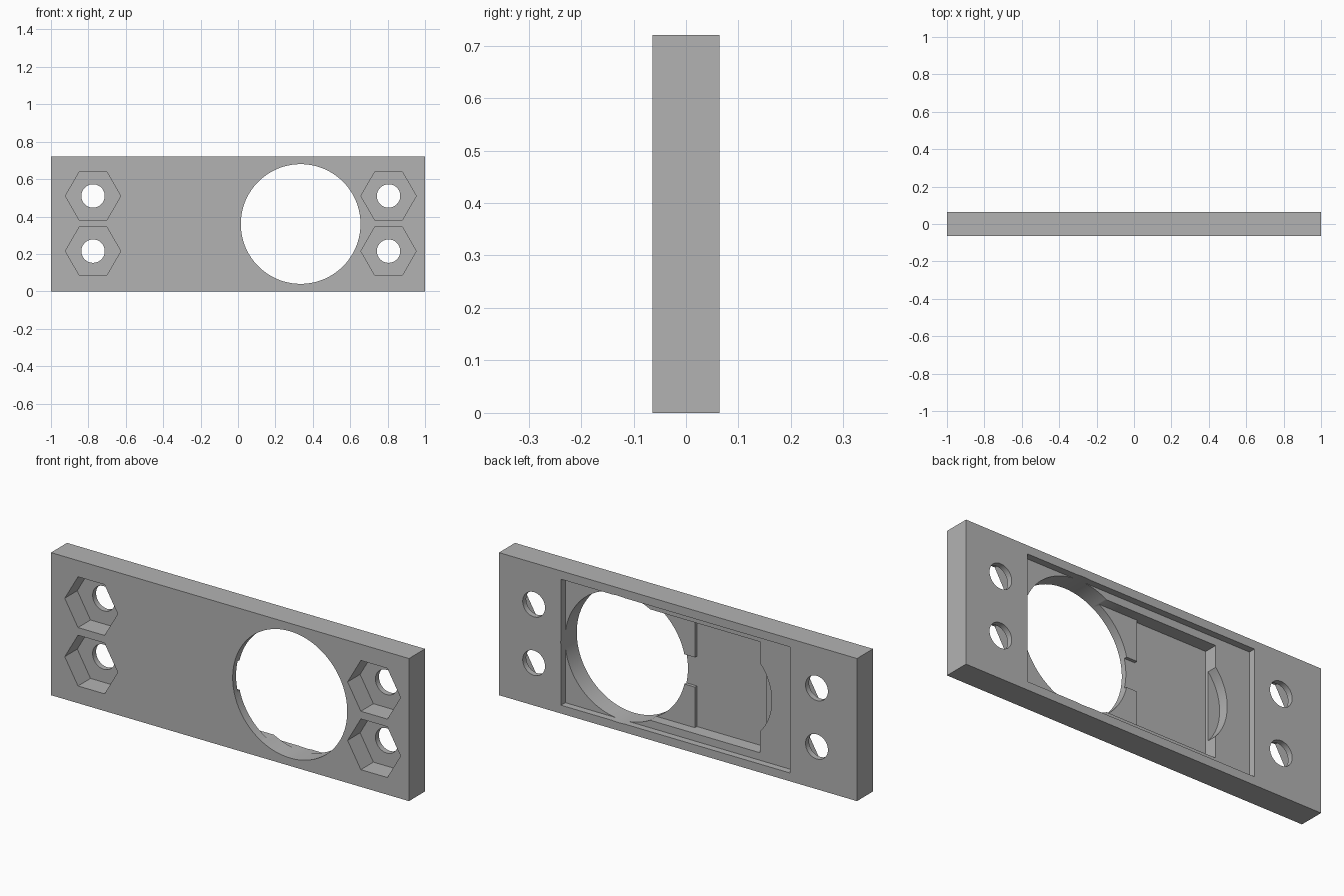
import bpy, bmesh, math

cube = bpy.data.objects.get("Cube")
if cube:
    bpy.data.objects.remove(cube, do_unlink=True)

HALF = 0.064      # half the plate thickness
MID = 0.36        # middle height
OVER = 0.05       # how far cutters poke out

grey = bpy.data.materials.new("plain grey")
grey.use_nodes = True
colour = (0.45, 0.45, 0.45, 1)
grey.diffuse_color = colour
grey.node_tree.nodes["Principled BSDF"].inputs["Base Color"].default_value = colour


def prism(name, outline, y0, y1):
    """Extrude an outline in x and z from y0 to y1."""
    bm = bmesh.new()
    face = bm.faces.new([bm.verts.new((x, y0, z)) for x, z in outline])
    out = bmesh.ops.extrude_face_region(bm, geom=[face])
    moved = [v for v in out["geom"] if isinstance(v, bmesh.types.BMVert)]
    bmesh.ops.translate(bm, verts=moved, vec=(0, y1 - y0, 0))
    bmesh.ops.recalc_face_normals(bm, faces=bm.faces)
    mesh = bpy.data.meshes.new(name)
    bm.to_mesh(mesh)
    bm.free()
    mesh.materials.append(grey)
    ob = bpy.data.objects.new(name, mesh)
    bpy.context.collection.objects.link(ob)
    return ob


def rect(x0, x1, half_height):
    z0, z1 = MID - half_height, MID + half_height
    return [(x0, z0), (x1, z0), (x1, z1), (x0, z1)]


def ring(x, z, radius, sides):
    step = math.tau / sides
    return [(x + radius * math.cos(i * step), z + radius * math.sin(i * step))
            for i in range(sides)]


plate = prism("mounting_plate", rect(-1, 1, MID), -HALF, HALF)
bpy.context.view_layer.objects.active = plate
plate.select_set(True)


def cut(outline, y0, y1):
    cutter = prism("cutter", outline, y0, y1)
    cutter.hide_render = True
    mod = plate.modifiers.new("cut", "BOOLEAN")
    mod.operation = "DIFFERENCE"
    mod.solver = "EXACT"
    mod.object = cutter
    bpy.ops.object.modifier_apply(modifier=mod.name)
    bpy.data.objects.remove(cutter, do_unlink=True)


def cut_back(outline, depth):
    cut(outline, HALF - depth, HALF + OVER)


# Stepped recess in the back: cover seat, pocket with ledge, deep floor, gap in ledge
cut_back(rect(-0.625, 0.653, 0.318), 0.034)
cut_back(rect(-0.435, 0.335, 0.28), 0.085)
cut_back(rect(-0.435, -0.035, 0.28), 0.101)
cut_back(rect(-0.1, 0.2, 0.075), 0.101)

# Curved finger notch at the end of the pocket
cut_back(ring(-0.24, MID, 0.26, 96), 0.085)

# Large round opening
cut(ring(0.335, MID, 0.32, 128), -HALF - OVER, HALF + OVER)

# Bolt holes with hexagonal nut pockets in the front
for x in (-0.775, 0.805):
    for z in (0.215, 0.51):
        cut(ring(x, z, 0.148, 6), -HALF - OVER, -HALF + 0.1)
        cut(ring(x, z, 0.0625, 48), -HALF - OVER, HALF + OVER)

bpy.ops.object.shade_smooth_by_angle(angle=math.radians(30))
